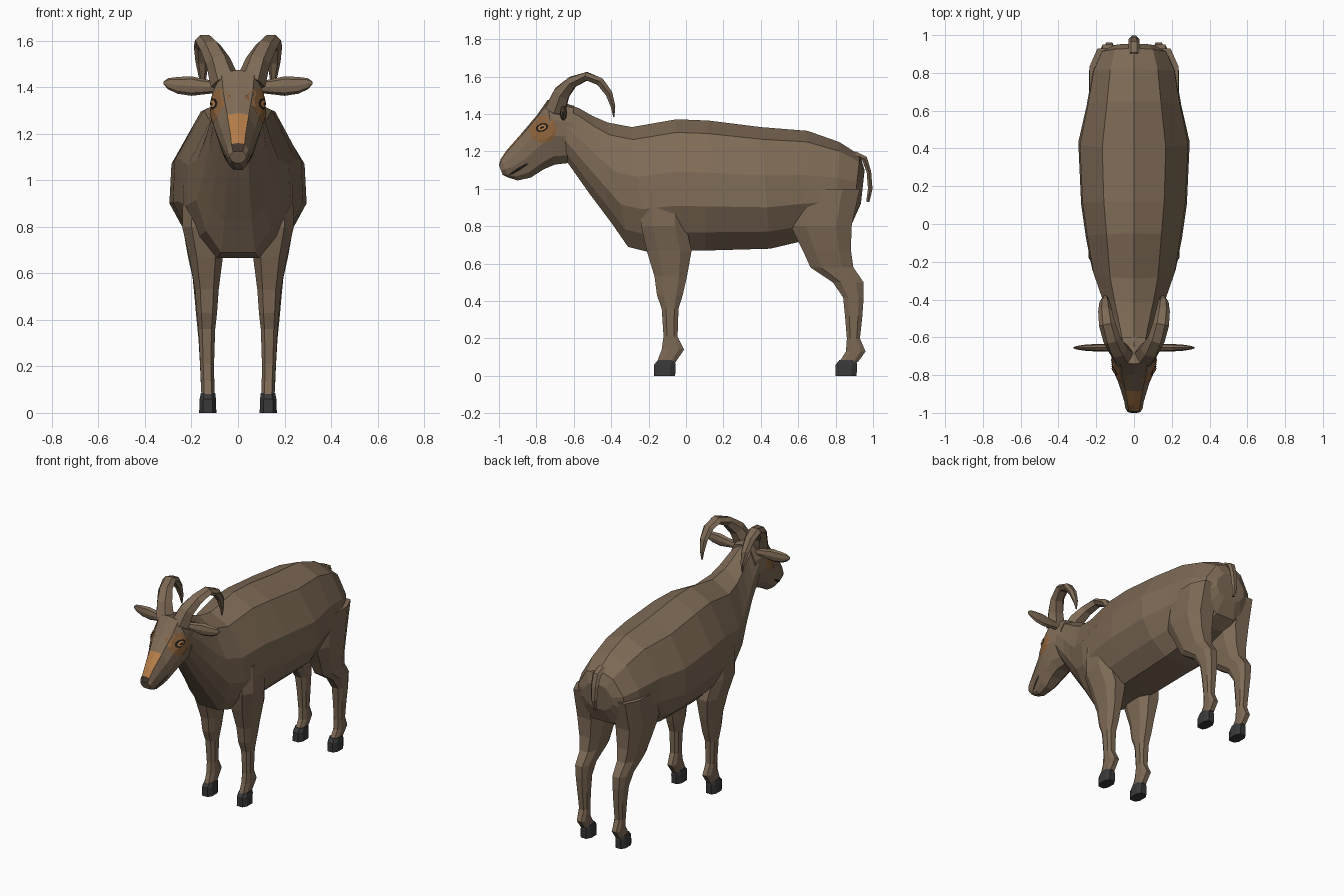
import bpy, bmesh, math
from mathutils import Vector
from mathutils.bvhtree import BVHTree

if "Cube" in bpy.data.objects:
    bpy.data.objects.remove(bpy.data.objects["Cube"])


def mat(name, rgb):
    m = bpy.data.materials.new(name)
    m.diffuse_color = (*rgb, 1)
    m.use_nodes = True
    m.node_tree.nodes["Principled BSDF"].inputs["Base Color"].default_value = m.diffuse_color
    return m


BROWN = mat("brown coat", (0.21, 0.145, 0.093))
ORANGE = mat("orange muzzle", (0.45, 0.20, 0.065))
RUST = mat("rust eye patch", (0.27, 0.125, 0.045))
HOOF = mat("dark hoof", (0.04, 0.04, 0.042))
BLACK = mat("black detail", (0.015, 0.011, 0.009))
NOSE = mat("dark nose", (0.06, 0.04, 0.027))


def finish(name, bm, mats):
    bmesh.ops.recalc_face_normals(bm, faces=bm.faces)
    me = bpy.data.meshes.new(name)
    bm.to_mesh(me)
    bm.free()
    for m in mats:
        me.materials.append(m)
    ob = bpy.data.objects.new(name, me)
    bpy.context.collection.objects.link(ob)
    return ob


def loft(name, rings, mats=(BROWN,), rule=None):
    """Skin a list of equal rings, closing both ends."""
    bm = bmesh.new()
    vs = [[bm.verts.new(p) for p in r] for r in rings]
    n = len(rings[0])
    for i in range(len(vs) - 1):
        for j in range(n):
            k = (j + 1) % n
            f = bm.faces.new((vs[i][j], vs[i][k], vs[i + 1][k], vs[i + 1][j]))
            f.material_index = rule(i, j) if rule else 0
    for i, end in ((-1, vs[0]), (len(vs) - 1, vs[-1])):
        f = bm.faces.new(end)
        f.material_index = rule(i, 0) if rule else 0
    return finish(name, bm, mats)


def section_rings(stations, half):
    """Rings between a top and a bottom point (y, z) with half width w."""
    full = half + [(-u, t) for u, t in half[-2:0:-1]]
    return [[(u * w, by + (ty - by) * t, bz + (tz - bz) * t) for u, t in full]
            for ty, tz, by, bz, w in stations]


def tube(path, n, side):
    """Elliptical rings across a path in the y-z plane: (x, y, z, rx, r)."""
    rings = []
    for i, (x, y, z, rx, r) in enumerate(path):
        a, b = path[max(i - 1, 0)], path[min(i + 1, len(path) - 1)]
        t = Vector((b[0] - a[0], b[1] - a[1], b[2] - a[2])).normalized()
        e1 = Vector((1, 0, 0))
        e1 = (e1 - t * e1.dot(t)).normalized()
        e2 = t.cross(e1)
        ring = []
        for k in range(n):
            ang = 2 * math.pi * k / n
            p = Vector((x, y, z)) + e1 * rx * math.cos(ang) + e2 * r * math.sin(ang)
            ring.append((p.x * side, p.y, p.z))
        rings.append(ring)
    return rings


# Torso and neck
torso = [(.955, 1.10, .935, .92, .11), (.93, 1.18, .89, .82, .175),
         (.82, 1.25, .80, .77, .22), (.65, 1.31, .62, .72, .25),
         (.40, 1.33, .45, .68, .295), (.12, 1.365, .10, .67, .28),
         (-.05, 1.372, -.08, .67, .255), (-.29, 1.33, -.21, .665, .222),
         (-.42, 1.355, -.31, .69, .18), (-.50, 1.39, -.40, .82, .15),
         (-.57, 1.43, -.52, .98, .122), (-.65, 1.46, -.64, 1.15, .105)]
loft("body", section_rings(torso, [(0, 1), (.57, .9), (.97, .6), (1, .34),
                                   (.76, .14), (.4, 0), (0, 0)]))

# Head with orange bridge and dark nose tip
skull = [(-.60, 1.445, -.61, 1.14, .10), (-.74, 1.475, -.70, 1.13, .118),
         (-.80, 1.39, -.76, 1.105, .105), (-.885, 1.29, -.83, 1.06, .077),
         (-.96, 1.205, -.90, 1.045, .054), (-.99, 1.16, -.95, 1.06, .047),
         (-1.0, 1.125, -.98, 1.075, .036)]


def head_rule(i, j):
    if j in (0, 11):
        return 1 if i in (3, 4) else 2 if i == 5 else 0
    return 0


head = loft("head", section_rings(skull, [(0, 1), (.6, .96), (.95, .7), (1, .45),
                                          (.72, .13), (.35, 0), (0, 0)]),
            (BROWN, ORANGE, NOSE), head_rule)
hb = bmesh.new()
hb.from_mesh(head.data)
bmesh.ops.triangulate(hb, faces=hb.faces)
tree = BVHTree.FromBMesh(hb)
hb.free()


def patch(name, side, cy, cz, ry, rz, tilt, lift, m, n=10, rows=4):
    """Thin oval plate wrapped onto the side of the head."""
    bm = bmesh.new()

    def point(a, s):
        u, v = ry * s * math.cos(a), rz * s * math.sin(a)
        y = cy + u * math.cos(tilt) - v * math.sin(tilt)
        z = cz + u * math.sin(tilt) + v * math.cos(tilt)
        hit, nor, *_ = tree.ray_cast(Vector((side, y, z)), Vector((-side, 0, 0)))
        if hit is None:
            return bm.verts.new((side * .03, y, z))
        return bm.verts.new((hit.x + side * lift, y, z))

    mid = point(0, 0)
    rings = [[point(2 * math.pi * k / n, s / rows) for k in range(n)]
             for s in range(1, rows + 1)]
    for k in range(n):
        q = (k + 1) % n
        bm.faces.new((mid, rings[0][k], rings[0][q]))
        for a, b in zip(rings, rings[1:]):
            bm.faces.new((a[k], b[k], b[q], a[q]))
    ob = finish(name, bm, [m])
    # Turn the open plate outward
    if ob.data.polygons[0].normal.x * side < 0:
        ob.data.flip_normals()


def leg(name, side, stations):
    """Octagonal leg rings: (z, front y, back y, inner x, outer x)."""
    rings = []
    for z, yf, yb, xi, xo in stations:
        cx, cy, hx, hy = (xi + xo) / 2, (yf + yb) / 2, (xo - xi) / 2, (yb - yf) / 2
        oct8 = [(1, .5), (.55, 1), (-.55, 1), (-1, .5),
                (-1, -.5), (-.55, -1), (.55, -1), (1, -.5)]
        rings.append([(side * (cx + a * hx), cy + b * hy, z) for a, b in oct8])
    return loft(name, rings)


def hoof(name, side, y0, y1):
    leg(name, side, [(.085, y0 + .02, y1 - .005, .098, .16),
                     (.06, y0, y1, .095, .165),
                     (0, y0, y1 - .003, .093, .167)]).data.materials[0] = HOOF


front_leg = [(.98, -.24, .0, .06, .235), (.80, -.24, .0, .06, .24),
             (.67, -.21, .03, .065, .21), (.53, -.168, .005, .083, .185),
             (.43, -.155, -.018, .09, .177), (.36, -.13, -.04, .098, .17),
             (.21, -.12, -.045, .103, .163), (.14, -.13, -.01, .102, .16),
             (.075, -.155, -.055, .102, .157)]
hind_leg = [(1.0, .55, .93, .05, .235), (.80, .56, .885, .05, .238),
            (.67, .625, .882, .068, .215), (.58, .665, .895, .083, .195),
            (.50, .785, .95, .092, .187), (.42, .84, .95, .096, .18),
            (.32, .85, .943, .1, .17), (.20, .86, .93, .103, .163),
            (.13, .855, .96, .102, .16), (.075, .82, .92, .102, .157)]
horn = [(.055, -.70, 1.42, .065, .062), (.085, -.665, 1.51, .054, .05),
        (.118, -.61, 1.57, .047, .035), (.143, -.53, 1.602, .043, .025),
        (.153, -.46, 1.573, .037, .025), (.155, -.412, 1.51, .028, .022),
        (.152, -.39, 1.44, .016, .014), (.15, -.386, 1.385, .004, .004)]
ear = [(.07, 1.40, .022, .02), (.14, 1.402, .032, .02), (.20, 1.405, .042, .02),
       (.26, 1.408, .036, .016), (.30, 1.415, .024, .01), (.32, 1.418, .006, .004)]

for side, tag in ((1, "left"), (-1, "right")):
    # Legs and hooves
    leg(f"front_leg_{tag}", side, front_leg)
    hoof(f"front_hoof_{tag}", side, -.17, -.055)
    leg(f"hind_leg_{tag}", side, hind_leg)
    hoof(f"hind_hoof_{tag}", side, .80, .915)
    # Curved horns
    loft(f"horn_{tag}", tube(horn, 6, side))
    # Leaf shaped ears
    loft(f"ear_{tag}", [[(side * x, -.655 + ry * math.cos(k * math.pi / 4),
                          z + rz * math.sin(k * math.pi / 4)) for k in range(8)]
                        for x, z, rz, ry in ear])
    # Eye patch, eye, iris, pupil and mouth line
    patch(f"eye_patch_{tag}", side, -.765, 1.318, .075, .075, 0, .004, RUST)
    patch(f"eye_{tag}", side, -.77, 1.328, .036, .023, .35, .008, BLACK, 8)
    patch(f"iris_{tag}", side, -.77, 1.328, .024, .015, .35, .011, ORANGE, 8, 2)
    patch(f"pupil_{tag}", side, -.77, 1.328, .015, .006, .35, .014, BLACK, 6, 2)
    patch(f"mouth_{tag}", side, -.895, 1.105, .065, .008, .55, .004, BLACK, 8)

# Tail
loft("tail", tube([(0, .90, 1.185, .03, .02), (0, .955, 1.16, .03, .018),
                   (0, .978, 1.09, .028, .014), (0, .985, 1.0, .022, .014),
                   (0, .972, .93, .01, .01)], 6, 1))
